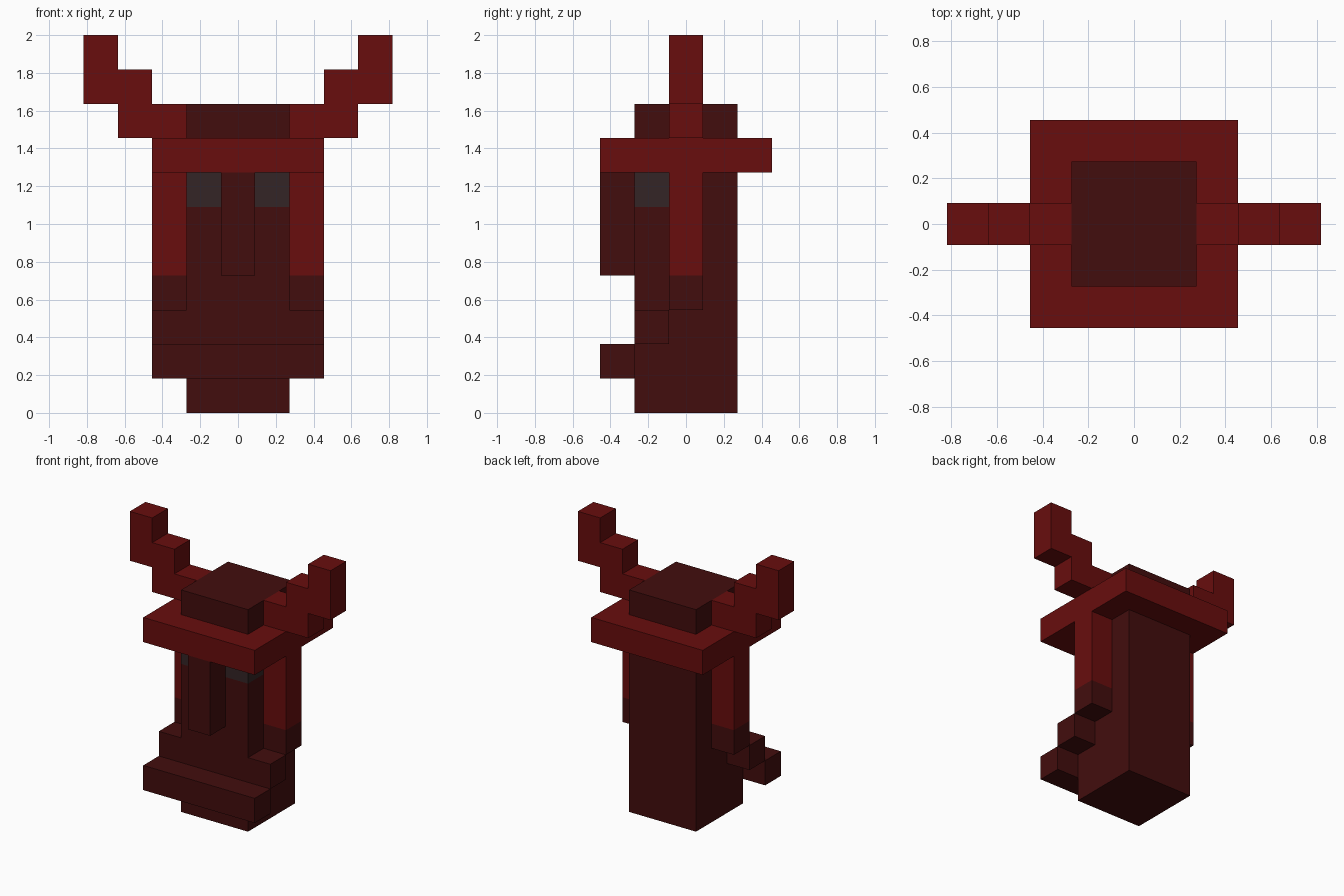
import bpy
import bmesh
from mathutils import Vector

U = 2 / 11  # one block

if "Cube" in bpy.data.objects:
    bpy.data.objects.remove(bpy.data.objects["Cube"])


def material(name, rgb):
    mat = bpy.data.materials.new(name)
    mat.use_nodes = True
    mat.diffuse_color = (*rgb, 1)
    mat.node_tree.nodes["Principled BSDF"].inputs["Base Color"].default_value = (*rgb, 1)
    return mat


RED = material("red", (0.138, 0.004, 0.004))
MAROON = material("dark maroon", (0.055, 0.004, 0.004))
GREY = material("eye grey", (0.034, 0.018, 0.019))


def prism(name, profile, y0, y1, mats, mirror=False, cuts=(), rule=None):
    """Extrude an x-z profile from y0 to y1 (in blocks), cut it and colour it by rule."""
    bm = bmesh.new()
    face = bm.faces.new([bm.verts.new((x * U, y0 * U, z * U)) for x, z in profile])
    moved = bmesh.ops.extrude_face_region(bm, geom=[face])["geom"]
    bmesh.ops.translate(bm, vec=(0, (y1 - y0) * U, 0),
                        verts=[g for g in moved if isinstance(g, bmesh.types.BMVert)])
    for axis, value in cuts:
        normal = Vector((axis == "x", axis == "y", axis == "z"))
        bmesh.ops.bisect_plane(bm, geom=bm.verts[:] + bm.edges[:] + bm.faces[:],
                               plane_co=normal * value * U, plane_no=normal)
    bmesh.ops.recalc_face_normals(bm, faces=bm.faces)
    if rule:
        for f in bm.faces:
            f.material_index = int(rule(f.calc_center_median() / U))
    mesh = bpy.data.meshes.new(name)
    bm.to_mesh(mesh)
    bm.free()
    for mat in mats:
        mesh.materials.append(mat)
    obj = bpy.data.objects.new(name, mesh)
    bpy.context.collection.objects.link(obj)
    if mirror:
        obj.modifiers.new("Mirror", "MIRROR").use_mirror_merge = False
    return obj


def box(name, x, y, z, mats, **options):
    profile = [(x[0], z[0]), (x[1], z[0]), (x[1], z[1]), (x[0], z[1])]
    return prism(name, profile, *y, mats, **options)


# Head column with the eye corners wrapping round to the sides
box("head", (-1.5, 1.5), (-1.5, 1.5), (0, 9), [MAROON, GREY],
    cuts=[("z", 6), ("z", 7), ("x", -0.5), ("x", 0.5), ("y", -0.5)],
    rule=lambda c: 6 < c.z < 7 and c.y < -0.5 and abs(c.x) > 0.5)

# Helmet: brim, cheek guards with dark tips, and nose guard
box("helmet_brim", (-2.5, 2.5), (-2.5, 2.5), (7, 8), [RED])
box("cheek_guards", (1.5, 2.5), (-0.5, 0.5), (3, 7), [RED, MAROON], mirror=True,
    cuts=[("z", 4)], rule=lambda c: c.z < 4)
box("nose", (-0.5, 0.5), (-2.5, -1.5), (4, 7), [MAROON])

# Jaw steps and protruding chin
box("jaw_sides", (1.5, 2.5), (-1.5, -0.5), (2, 3), [MAROON], mirror=True)
box("chin", (-2.5, 2.5), (-2.5, -1.5), (1, 2), [MAROON])

# Stepped horns
horn = [(1.5, 8), (3.5, 8), (3.5, 9), (4.5, 9), (4.5, 11),
        (3.5, 11), (3.5, 10), (2.5, 10), (2.5, 9), (1.5, 9)]
prism("horns", horn, -0.5, 0.5, [RED], mirror=True)
